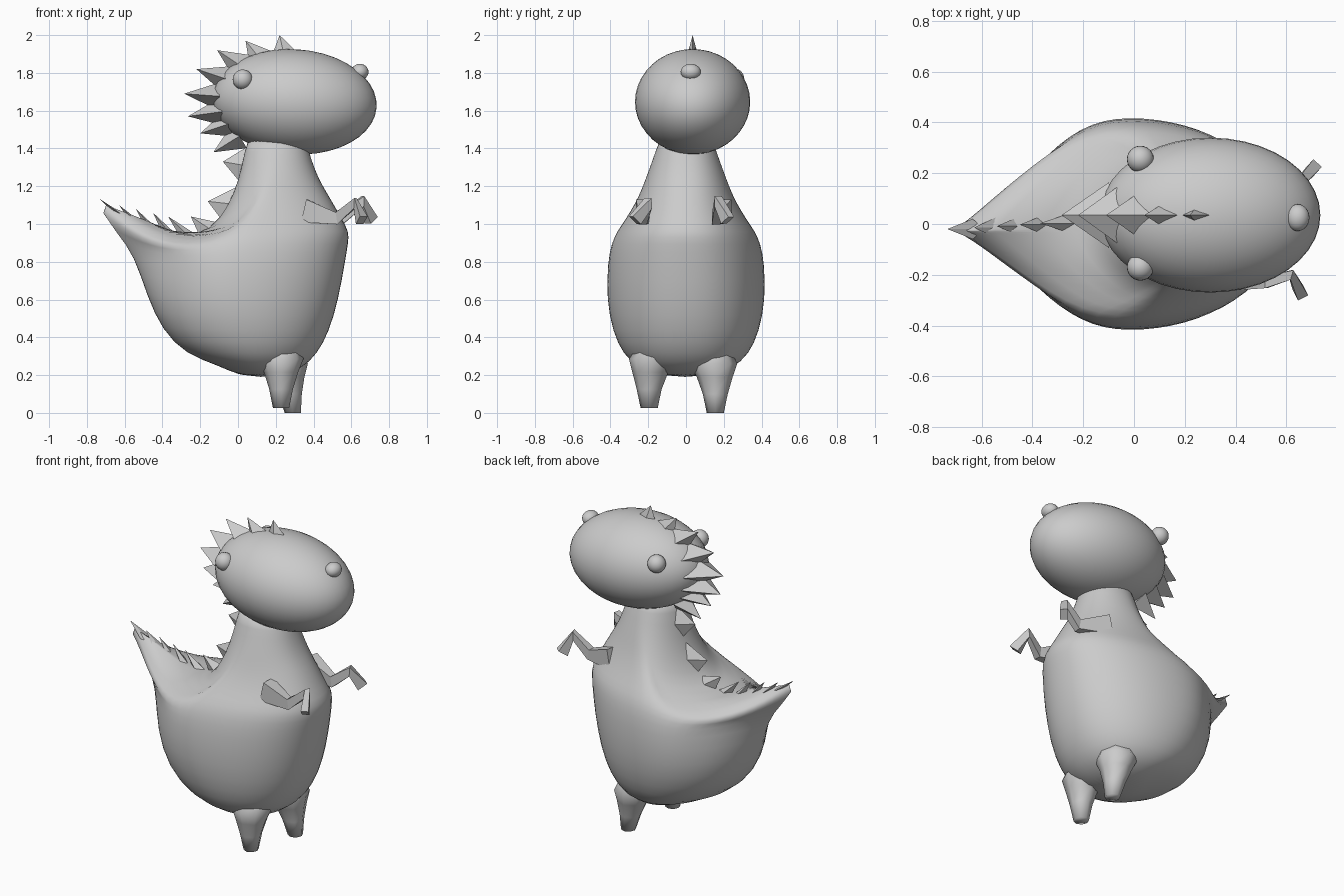
import bpy
import bmesh
from math import sin, cos, pi, radians
from mathutils import Vector

cube = bpy.data.objects.get("Cube")
if cube:
    bpy.data.objects.remove(cube, do_unlink=True)

grey = bpy.data.materials.new("plain_grey")
grey.use_nodes = True
grey.diffuse_color = (0.6, 0.6, 0.6, 1)
grey.node_tree.nodes["Principled BSDF"].inputs["Base Color"].default_value = (0.6, 0.6, 0.6, 1)


def finish(bm, name, smooth=False):
    bmesh.ops.recalc_face_normals(bm, faces=bm.faces)
    for f in bm.faces:
        f.smooth = smooth
    mesh = bpy.data.meshes.new(name)
    bm.to_mesh(mesh)
    bm.free()
    mesh.materials.append(grey)
    obj = bpy.data.objects.new(name, mesh)
    bpy.context.collection.objects.link(obj)
    return obj


def loft(name, rings, smooth=False):
    bm = bmesh.new()
    rows = [[bm.verts.new(p) for p in ring] for ring in rings]
    n = len(rows[0])
    for a, b in zip(rows, rows[1:]):
        for i in range(n):
            j = (i + 1) % n
            bm.faces.new((a[i], a[j], b[j], b[i]))
    bm.faces.new(rows[0])
    bm.faces.new(rows[-1])
    return finish(bm, name, smooth)


def ball(name, centre, radii, tilt=0, segments=24):
    bm = bmesh.new()
    bmesh.ops.create_uvsphere(bm, u_segments=segments, v_segments=segments // 2, radius=1)
    obj = finish(bm, name, True)
    obj.location, obj.scale = centre, radii
    obj.rotation_euler.y = radians(tilt)
    return obj


def body_ring(front, back, width, mid, z_side, z_back, sharp, rise, dip=0, n=32):
    # Rounded towards the chest, pinched and lifted towards the tail
    ring = []
    for i in range(n):
        a = 2 * pi * i / n
        t = max(0, -cos(a))
        x = mid + cos(a) * (front - mid if cos(a) > 0 else mid - back)
        power = 0.9 if t == 0 else 0.9 + (sharp - 0.9) * min(1, t * 2)
        y = width * abs(sin(a)) ** power * (1 if sin(a) >= 0 else -1)
        z = z_side + (z_back - z_side) * t ** rise - dip * sin(pi * t)
        ring.append((x, y - 0.025 * t ** 3, z))
    return ring


# Body, tail and neck in one skin: front, back, width, middle, heights, pinch, rise, dip
body = loft("body", [body_ring(*r) for r in (
    (.22, .02, .10, .12, .19, .19, 1, 1),
    (.34, -.10, .25, .10, .235, .25, 1, 1),
    (.42, -.28, .335, .05, .31, .31, 1, 1),
    (.485, -.405, .39, .02, .43, .44, 1, 1),
    (.535, -.485, .423, -.02, .6, .62, 1.2, 1),
    (.57, -.55, .417, -.02, .8, .83, 1.8, 2),
    (.587, -.64, .397, -.02, .9, .95, 2.6, 3, .04),
    (.592, -.82, .37, 0, .96, 1.19, 3, 3, .09),
    (.55, -.30, .32, .03, 1.03, .91, 1.8, .4),
    (.50, -.14, .265, .1, 1.12, .97, 1.3, .6),
    (.45, -.05, .23, .15, 1.2, 1.1, 1, 1),
    (.41, 0, .2, .18, 1.28, 1.22, 1, 1),
    (.37, .04, .155, .2, 1.4, 1.4, 1, 1),
    (.36, .05, .14, .2, 1.46, 1.46, 1, 1))], True)
subsurf = body.modifiers.new("soften", "SUBSURF")
subsurf.levels = subsurf.render_levels = 1

# Head, eyes and nose
head_centre = Vector((.3, .035, 1.647))
ball("head", head_centre, (.435, .305, .278), 4, 40)
ball("right_eye", (.025, -.17, 1.765), (.053, .053, .053))
ball("left_eye", (.025, .255, 1.77), (.053, .053, .053))
ball("nose", (.645, .025, 1.805), (.046, .053, .043))


def spike(name, a, b, tip, half_width):
    # Pyramid on a diamond base running from a to b
    a, b, tip = Vector(a), Vector(b), Vector(tip)
    mid, side = (a + b) / 2, Vector((0, half_width, 0))
    bm = bmesh.new()
    base = [bm.verts.new(p) for p in (a, mid + side, b, mid - side)]
    top = bm.verts.new(tip)
    bm.faces.new(base)
    for i in range(4):
        bm.faces.new((base[i], base[(i + 1) % 4], top))
    return finish(bm, name)


# Crest of spikes round the back of the head, broader towards the nape
crest = ((.22, 2.0, .03), (.04, 1.97, .05), (-.11, 1.92, .09), (-.22, 1.82, .12),
         (-.285, 1.69, .13), (-.265, 1.57, .13), (-.2, 1.48, .11), (-.13, 1.38, .08))
for i, (x, z, half_width) in enumerate(crest):
    tip = Vector((x, .035, z))
    out = tip - head_centre
    root = head_centre + out * .68
    along = Vector((-out.z, 0, out.x)).normalized() * .075
    spike(f"head_spike_{i + 1}", root - along, root + along, tip, half_width)

# Saw-edged plates down the neck and along the tail
ridge = ((.05, 1.42), (.02, 1.22), (-.07, 1.01), (-.2, .94), (-.3, .93),
         (-.4, .96), (-.5, 1.01), (-.59, 1.05), (-.68, 1.09))
tips = ((-.08, 1.33), (-.16, 1.12), (-.25, 1.04), (-.37, 1.04),
        (-.45, 1.06), (-.54, 1.08), (-.63, 1.1), (-.735, 1.135))
for i, (x, z) in enumerate(tips):
    (ax, az), (bx, bz) = ridge[i], ridge[i + 1]
    y = .02 - .04 * i / 7
    spike(f"back_plate_{i + 1}", (ax, y, az - .01), (bx, y, bz - .01), (x, y, z), .04)


def limb(name, path, sizes):
    # Square tube along a bent path, each section turned across it
    rings = []
    for i, p in enumerate(path):
        d = (Vector(path[min(i + 1, len(path) - 1)]) - Vector(path[max(i - 1, 0)])).normalized()
        side = d.cross(Vector((0, 0, 1))).normalized()
        up = side.cross(d)
        s = sizes[i]
        rings.append([Vector(p) + side * u * s * .7 + up * v * s
                      for u, v in ((-1, -1), (1, -1), (1, 1), (-1, 1))])
    return loft(name, rings)


# Bent arms with drooping hands
arm_sizes = (.062, .032, .028, .032)
limb("right_arm", ((.35, -.22, 1.07), (.52, -.23, 1.03), (.62, -.2, 1.11), (.655, -.27, 1.02)), arm_sizes)
limb("left_arm", ((.36, .2, 1.07), (.55, .16, 1.03), (.66, .17, 1.12), (.705, .22, 1.02)), arm_sizes)


def leg(name, x, y, z, lean, inward):
    # Tapered foot that flares into the belly; the top tucks inside it
    rings = []
    for h, r, tuck in ((0, .045, 0), (.1, .066, 0), (.19, .095, .1), (.26, .125, .3), (.36, .1, 1)):
        rings.append([(x - lean * h + r * .95 * cos(a), y + tuck * inward + r * sin(a), z + h)
                      for a in (pi / 4 * k for k in range(8))])
    return loft(name, rings, True)


# Stubby legs
leg("right_leg", .228, -.195, .025, 0, .06)
leg("left_leg", .29, .155, 0, .15, -.03)
